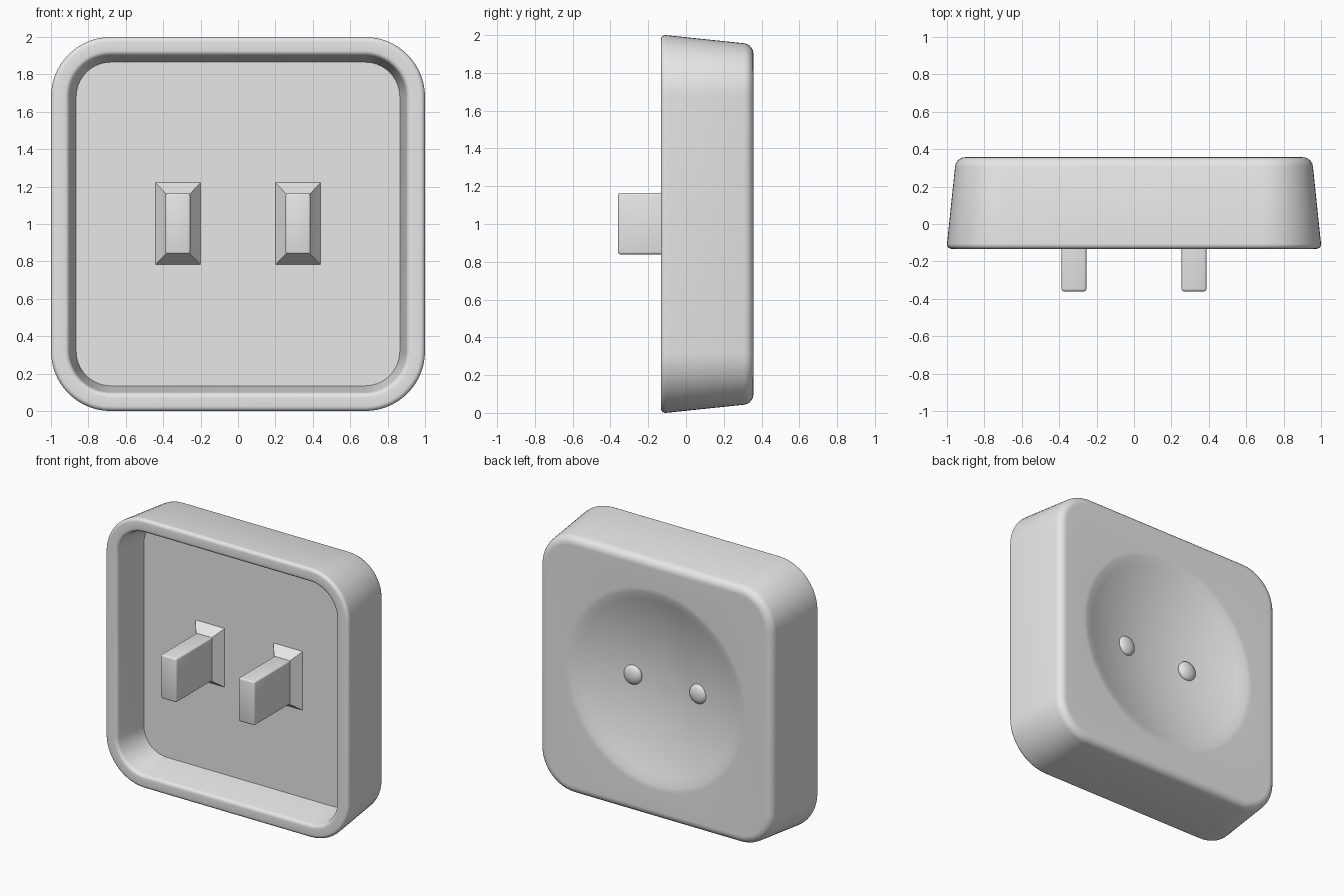
import bpy
import bmesh
from math import sin, cos, pi, radians

cube = bpy.data.objects.get("Cube")
if cube:
    bpy.data.objects.remove(cube, do_unlink=True)

plastic = bpy.data.materials.new("grey_plastic")
plastic.use_nodes = True
plastic.diffuse_color = (0.8, 0.8, 0.8, 1)
plastic.node_tree.nodes["Principled BSDF"].inputs["Base Color"].default_value = (0.8, 0.8, 0.8, 1)

FLOOR, FRONT, BACK = 0.13, -0.133, 0.357
DISH_R, DISH_D = 0.72, 0.14
CORNER = 14  # points per rounded corner


def finish(name, bm, smooth=True):
    bmesh.ops.recalc_face_normals(bm, faces=bm.faces)
    mesh = bpy.data.meshes.new(name)
    bm.to_mesh(mesh)
    bm.free()
    mesh.materials.append(plastic)
    obj = bpy.data.objects.new(name, mesh)
    bpy.context.collection.objects.link(obj)
    if smooth:
        bpy.ops.object.select_all(action="DESELECT")
        obj.select_set(True)
        bpy.context.view_layer.objects.active = obj
        bpy.ops.object.shade_smooth_by_angle(angle=radians(35))
    return obj


def square_ring(bm, half, radius, y):
    """Loop of vertices around a rounded square."""
    verts = []
    for c in range(4):
        mid = pi / 4 + c * pi / 2
        cx = (half - radius) * (1 if cos(mid) > 0 else -1)
        cz = (half - radius) * (1 if sin(mid) > 0 else -1)
        for j in range(CORNER):
            a = pi / 2 * (c + j / (CORNER - 1))
            verts.append(bm.verts.new((cx + radius * cos(a), y, 1 + cz + radius * sin(a))))
    return verts


def circle_ring(bm, radius, y):
    n = 4 * CORNER
    angles = [2 * pi * (i + 0.5) / n for i in range(n)]
    return [bm.verts.new((radius * cos(a), y, 1 + radius * sin(a))) for a in angles]


def bridge(bm, a, b):
    for i in range(len(a)):
        k = (i + 1) % len(a)
        bm.faces.new((a[i], a[k], b[k], b[i]))


def arc(cx, cy, r, start, end, steps=5):
    """Rounded profile edge as (half width, depth) pairs."""
    angles = [radians(start + (end - start) * i / steps) for i in range(steps + 1)]
    return [(cx + r * cos(a), cy + r * sin(a)) for a in angles]


def dish_y(r):
    return BACK - DISH_D * (1 - (r / DISH_R) ** 2)


# Housing: recess wall, rounded rim, tapered outside, rounded back edge
profile = [(0.865, FLOOR)]
profile += arc(0.927, FRONT + 0.027, 0.027, 187, 270)
profile += arc(0.975, FRONT + 0.025, 0.025, 270, 365)
profile += arc(0.902, BACK - 0.055, 0.055, 5, 90)
profile += [(0.895, BACK)]

bm = bmesh.new()
rings = [square_ring(bm, h, h - 0.68, y) for h, y in profile]
# Dished back
rings += [circle_ring(bm, DISH_R + 0.025, BACK), circle_ring(bm, DISH_R + 0.01, BACK - 0.001)]
for i in range(12):
    r = DISH_R * (0.985 - i * 0.08)
    rings.append(circle_ring(bm, r, dish_y(r)))
for a, b in zip(rings, rings[1:]):
    bridge(bm, a, b)
bm.faces.new(rings[0])
bm.faces.new(rings[-1])
finish("housing", bm)


def box(bm, cx, y0, y1, width, height):
    bmesh.ops.create_cube(bm, size=1)
    for v in bm.verts:
        v.co = (cx + v.co.x * width, (y0 + y1) / 2 + v.co.y * (y1 - y0), 1.002 + v.co.z * height)


for side, label in ((1, "left"), (-1, "right")):
    x = 0.321 * side

    # Flat prong with slightly rounded edges
    bm = bmesh.new()
    box(bm, x, -0.36, FLOOR, 0.132, 0.325)
    bmesh.ops.bevel(bm, geom=bm.edges[:], offset=0.012, segments=3, profile=0.5, affect="EDGES")
    finish(label + "_prong", bm)

    # Sloped collar around the prong foot
    bm = bmesh.new()
    box(bm, x, FLOOR - 0.073, FLOOR + 0.005, 0.247, 0.445)
    for v in bm.verts:
        if v.co.y < FLOOR:
            v.co.x = x + (v.co.x - x) * 0.53
            v.co.z = 1.002 + (v.co.z - 1.002) * 0.725
    finish(label + "_prong_collar", bm, smooth=False)

    # Low domed contact in the dish
    bm = bmesh.new()
    bmesh.ops.create_uvsphere(bm, u_segments=24, v_segments=12, radius=1)
    for v in bm.verts:
        v.co = (0.27 * side + v.co.x * 0.072, dish_y(0.27) + v.co.y * 0.035, 1 + v.co.z * 0.072)
    finish(label + "_contact", bm)
